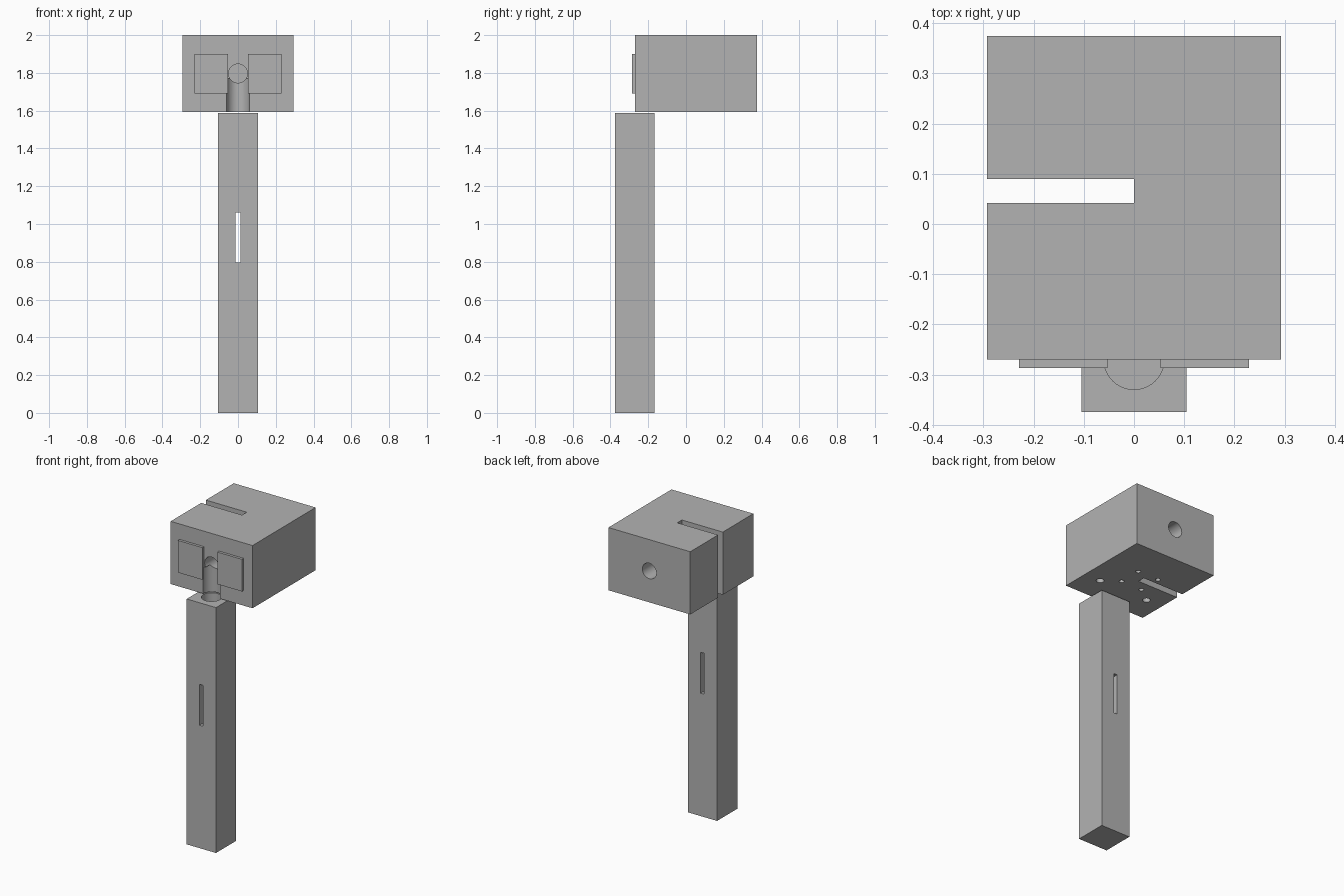
import bpy
from math import radians

# Remove the default cube
if "Cube" in bpy.data.objects:
    bpy.data.objects.remove(bpy.data.objects["Cube"], do_unlink=True)

grey = bpy.data.materials.new("plain grey")
grey.use_nodes = True
grey.diffuse_color = (0.45, 0.45, 0.45, 1)
grey.node_tree.nodes["Principled BSDF"].inputs["Base Color"].default_value = grey.diffuse_color


def box(name, low, high):
    """Axis-aligned block between two corners."""
    bpy.ops.mesh.primitive_cube_add(size=1, location=[(a + b) / 2 for a, b in zip(low, high)])
    ob = bpy.context.object
    ob.name = name
    ob.scale = [b - a for a, b in zip(low, high)]
    bpy.ops.object.transform_apply(location=False, rotation=False, scale=True)
    ob.data.materials.append(grey)
    return ob


def rod(name, radius, start, length, axis):
    """Cylinder running from start along +y or +z."""
    centre = list(start)
    centre["xyz".index(axis)] += length / 2
    turn = (radians(90), 0, 0) if axis == "y" else (0, 0, 0)
    bpy.ops.mesh.primitive_cylinder_add(vertices=40, radius=radius, depth=length,
                                        location=centre, rotation=turn)
    ob = bpy.context.object
    ob.name = name
    ob.data.materials.append(grey)
    return ob


def cut(target, cutters):
    """Subtract each cutter, then discard it."""
    for cutter in cutters:
        cutter.hide_render = True
        mod = target.modifiers.new("cut", "BOOLEAN")
        mod.operation = "DIFFERENCE"
        mod.solver = "EXACT"
        mod.object = cutter
        bpy.ops.object.select_all(action="DESELECT")
        target.select_set(True)
        bpy.context.view_layer.objects.active = target
        bpy.ops.object.modifier_apply(modifier=mod.name)
        bpy.data.objects.remove(cutter, do_unlink=True)
    bpy.ops.object.shade_smooth_by_angle(angle=radians(30))


FRONT, BACK, BOTTOM, TOP = -0.27, 0.375, 1.594, 2.0

# Head block with side slot, front groove, front and back bores
head = box("head_block", (-0.293, FRONT, BOTTOM), (0.293, BACK, TOP))
cutters = [
    box("side_slot", (-0.4, 0.042, 1.5), (0, 0.09, 2.1)),
    rod("front_groove", 0.06, (0, FRONT, 1.5), 0.27, "z"),
    rod("front_bore", 0.05, (0, FRONT - 0.1, 1.797), 0.3, "y"),
    rod("back_bore", 0.05, (0, BACK - 0.2, 1.797), 0.3, "y"),
]
# Blind holes in the underside: four small in a square, two larger near the front
for side in (-1, 1):
    for y in (-0.023, 0.128):
        cutters.append(rod("small_hole", 0.015, (side * 0.075, y, 1.5), 0.24, "z"))
    cutters.append(rod("large_hole", 0.023, (side * 0.177, -0.098, 1.5), 0.24, "z"))
cut(head, cutters)

# Raised front plates
for name, low, high in (("left_plate", 0.053, 0.229), ("right_plate", -0.229, -0.053)):
    box(name, (low, -0.287, 1.692), (high, FRONT, 1.9))

# Square post with a top bore and a narrow through slot
post = box("post", (-0.105, -0.375, 0), (0.105, -0.168, 1.588))
cut(post, [
    rod("post_bore", 0.06, (0, FRONT, 1.3), 0.4, "z"),
    box("post_slot", (-0.013, -0.5, 0.795), (0.013, 0, 1.06)),
])
